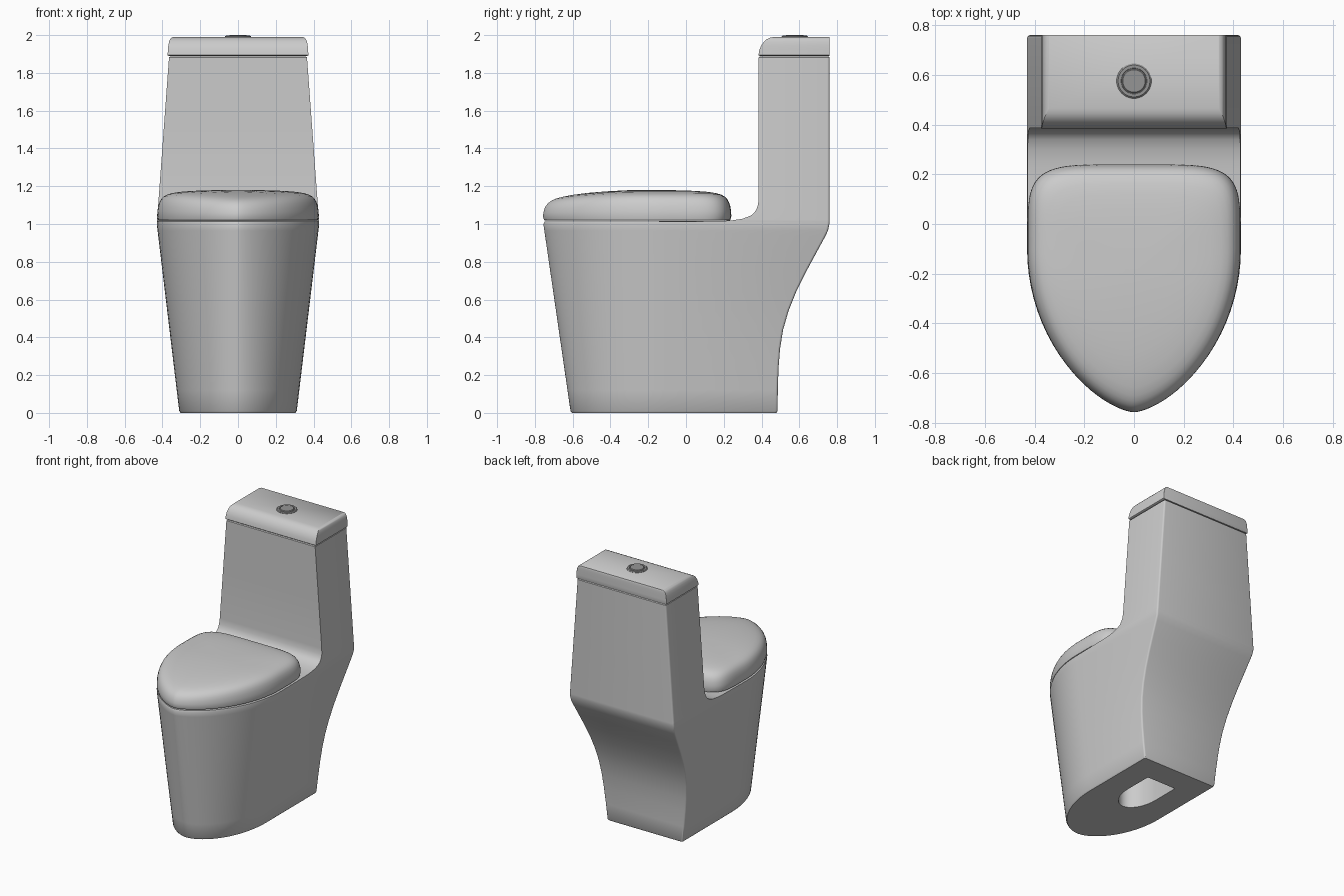
import bpy, bmesh, math

if "Cube" in bpy.data.objects:
    bpy.data.objects.remove(bpy.data.objects["Cube"])

N = 40  # segments round the front curve


def spow(v, p):
    return math.copysign(abs(v) ** p, v)


def section(z, w, yc, b, yb, p=1.0, r=0.012):
    """D-shaped ring: curved front (flat if b is 0), straight sides, square back."""
    pts = []
    for i in range(N + 1):
        a = math.pi * i / N
        c = 0 if i * 2 == N else math.cos(a)
        pts.append((w * spow(c, p), yc - b * math.sin(a), z))
    corner = [(w - r + r * math.cos(a), yb - r + r * math.sin(a), z)
              for a in (0, math.pi / 6, math.pi / 3, math.pi / 2)]
    pts += [(-x, y, z) for x, y, z in corner]
    pts += corner[::-1]
    return pts


def loft(name, rings, angle=35):
    bm = bmesh.new()
    loops = [[bm.verts.new(p) for p in ring] for ring in rings]
    n = len(loops[0])
    for lo, hi in zip(loops, loops[1:]):
        for i in range(n):
            j = (i + 1) % n
            bm.faces.new((lo[i], lo[j], hi[j], hi[i]))
    bm.faces.new(loops[0][::-1])
    bm.faces.new(loops[-1])
    bmesh.ops.recalc_face_normals(bm, faces=bm.faces)
    me = bpy.data.meshes.new(name)
    bm.to_mesh(me)
    bm.free()
    ob = bpy.data.objects.new(name, me)
    bpy.context.collection.objects.link(ob)
    bpy.ops.object.select_all(action='DESELECT')
    ob.select_set(True)
    bpy.context.view_layer.objects.active = ob
    bpy.ops.object.shade_smooth_by_angle(angle=math.radians(angle))
    return ob


# Body: drain recess, pedestal, deck and tank in one continuous loft
rings = [section(0.5, 0.12, 0.08, 0.20, 0.29), section(0, 0.12, 0.08, 0.20, 0.29),
         section(0, 0.304, -0.1, 0.504, 0.479, 1.1)]
back = [(0.01, 0.485), (0.12, 0.486), (0.24, 0.49), (0.34, 0.498), (0.44, 0.514),
        (0.54, 0.543), (0.64, 0.583), (0.74, 0.632), (0.84, 0.686),
        (0.93, 0.735), (0.965, 0.752), (1.0, 0.759)]
for z, yb in back:
    rings.append(section(z, 0.31 + 0.12 * z, -0.1, 0.51 + 0.145 * z, yb, 1.1 + 0.2 * z))
rings.append(section(1.012, 0.4285, -0.1, 0.649, 0.76, 1.3))


def tank_width(z):
    return 0.43 - 0.065 * (z - 1.0) / 0.885


for yf, z in [(0.2, 1.016), (0.25, 1.02), (0.30, 1.028), (0.34, 1.043), (0.358, 1.056),
              (0.371, 1.074), (0.381, 1.1), (0.385, 1.14), (0.385, 1.5), (0.385, 1.882)]:
    rings.append(section(z, tank_width(z), yf, 0, 0.76))
rings.append(section(1.887, 0.359, 0.391, 0, 0.754))
loft("body_and_tank", rings)

# Tank lid with rounded front and side edges
lid = [(1.89, 0.366, 0.389), (1.894, 0.373, 0.384), (1.92, 0.371, 0.388), (1.945, 0.369, 0.398),
       (1.965, 0.365, 0.412), (1.978, 0.36, 0.427), (1.986, 0.353, 0.444), (1.99, 0.342, 0.465)]
loft("tank_lid", [section(z, w, yf, 0, 0.76, r=0.004) for z, w, yf in lid])

# Closed seat cover: domed, pointed front and squared-off back
outline = []
for i in range(96):
    a = 2 * math.pi * i / 96
    c, s = math.cos(a), math.sin(a)
    if abs(c) < 1e-6:
        c = 0
    if abs(s) < 1e-6:
        s = 0
    if s > 0:
        outline.append((0.428 * spow(c, 0.4), -0.1 + 0.34 * s ** 0.4))
    else:
        outline.append((0.428 * spow(c, 1.3), -0.1 + 0.657 * s))


def seat_ring(scale, h):
    ring = []
    for x, y in outline:
        d = (y + 0.2) * scale
        drop = 1 - 0.2 * (min(d, 0) / 0.555) ** 2
        ring.append((x * scale, d - 0.2, 1.018 + h * drop))
    return ring


dome = [(0.975, 0), (0.99, 0.004), (1.0, 0.025), (0.997, 0.05), (0.988, 0.075),
        (0.972, 0.097), (0.95, 0.114), (0.92, 0.127), (0.88, 0.137), (0.82, 0.145),
        (0.72, 0.152), (0.58, 0.157), (0.4, 0.16), (0.2, 0.162), (0.05, 0.1625)]
loft("seat_cover", [seat_ring(s, h) for s, h in dome], 45)

# Flush button: outer collar and raised centre
grey = bpy.data.materials.new("button_grey")
grey.diffuse_color = (0.3, 0.3, 0.3, 1)
grey.use_nodes = True
grey.node_tree.nodes["Principled BSDF"].inputs["Base Color"].default_value = grey.diffuse_color


def disc(name, steps):
    rings = [[(r * math.cos(math.tau * i / 48), 0.575 + r * math.sin(math.tau * i / 48), z)
              for i in range(48)] for r, z in steps]
    loft(name, rings, 30).data.materials.append(grey)


disc("button_collar", [(0.07, 1.985), (0.07, 1.992), (0.064, 1.997), (0.052, 1.997), (0.051, 1.992)])
disc("button_centre", [(0.049, 1.985), (0.049, 1.997), (0.045, 2.0)])
